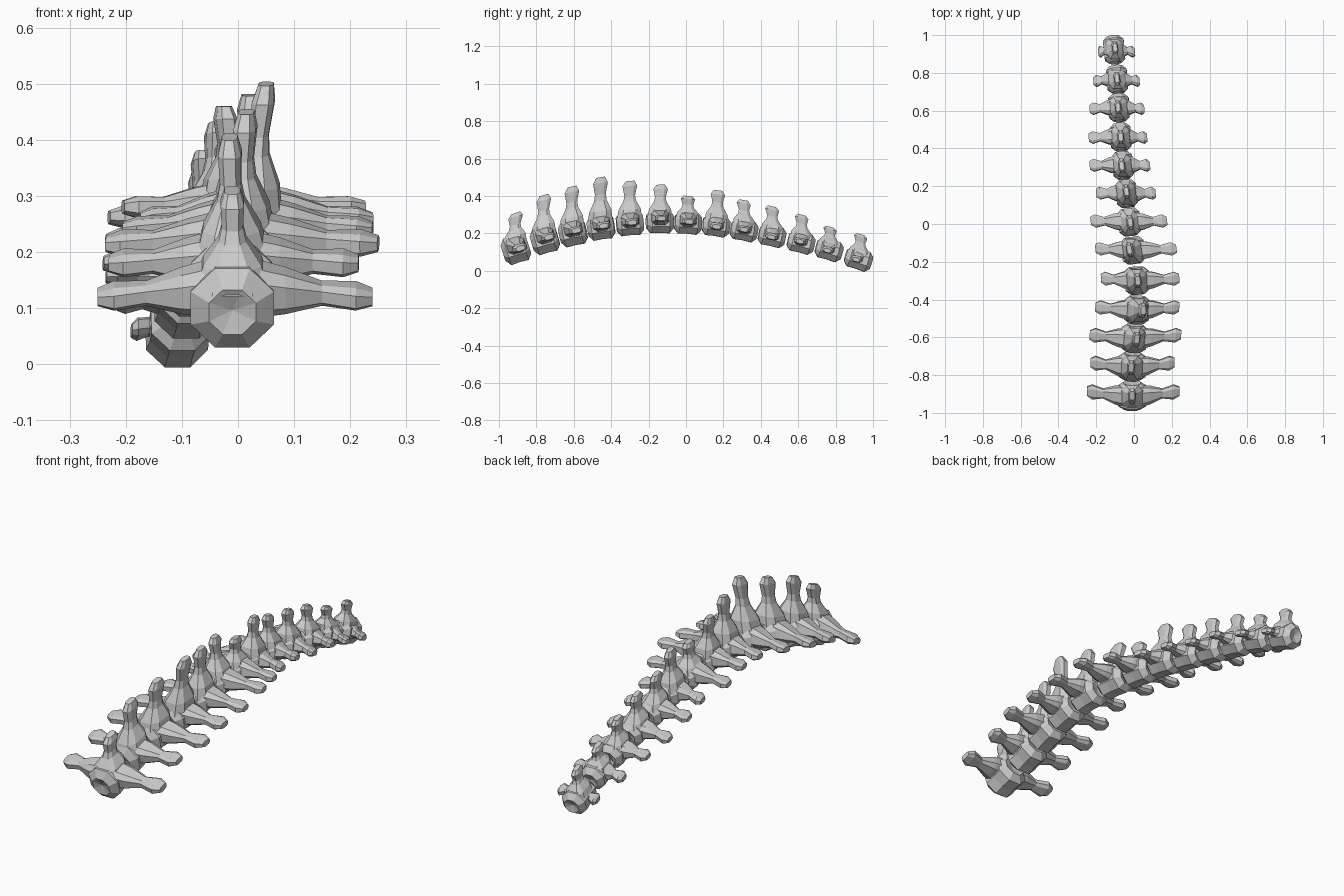
import bpy, bmesh, math
from mathutils import Vector

if "Cube" in bpy.data.objects:
    bpy.data.objects.remove(bpy.data.objects["Cube"])

# per vertebra: x, y, z of body centre | spine tip x, y, z | left tip x, right tip x, tip z
V = [
    (-.01, -.91, .115, -.01, -.91, .31, -.25, .24, .12),
    (-.01, -.755, .165, -.015, -.76, .405, -.23, .215, .18),
    (0, -.605, .203, .015, -.61, .45, -.235, .25, .215),
    (.015, -.455, .233, .05, -.457, .50, -.205, .24, .24),
    (.015, -.30, .252, .02, -.30, .48, -.175, .24, .258),
    (-.005, -.14, .262, -.025, -.135, .46, -.205, .225, .28),
    (-.025, .01, .255, -.02, .01, .40, -.23, .175, .262),
    (-.04, .16, .24, -.04, .172, .43, -.20, .115, .235),
    (-.06, .31, .215, -.065, .308, .378, -.235, .085, .22),
    (-.07, .46, .185, -.07, .46, .345, -.24, .07, .18),
    (-.08, .615, .15, -.085, .618, .30, -.235, .055, .157),
    (-.09, .765, .112, -.09, .77, .235, -.215, .03, .108),
    (-.105, .922, .062, -.10, .935, .195, -.19, .005, .06),
]


def loft(bm, sections, n=8, square=False, poles=False):
    """Skin rings (centre, u, v); square gives chamfered rectangles."""
    rings = []
    for c, u, v in sections:
        ring = []
        for k in range(n):
            a = 2 * math.pi * (k + .5) / n
            p, q = math.cos(a), math.sin(a)
            if square:
                p, q = (math.copysign(1 if abs(t) > .5 else .55, t) for t in (p, q))
            ring.append(bm.verts.new(c + u * p + v * q))
        rings.append(ring)
    for a, b in zip(rings, rings[1:]):
        for k in range(n):
            bm.faces.new((a[k], a[(k + 1) % n], b[(k + 1) % n], b[k]))
    for ring, (c, u, v), s in ((rings[0], sections[0], -1), (rings[-1], sections[-1], 1)):
        if poles:
            tip = bm.verts.new(c + u.cross(v).normalized() * s * .012)
            for k in range(n):
                bm.faces.new((ring[k], ring[(k + 1) % n], tip))
        else:
            bm.faces.new(ring)


X, Y, Z = Vector((1, 0, 0)), Vector((0, 1, 0)), Vector((0, 0, 1))
last = len(V) - 1
for i, r in enumerate(V):
    c, top = Vector(r[:3]), Vector(r[3:6])
    t = i / last
    s = 1 - .22 * t
    R = .082 - .022 * min(1, t * 1.6)
    axis = (Vector(V[min(i + 1, last)][:3]) - Vector(V[max(i - 1, 0)][:3])).normalized()
    side = axis.cross(Z).normalized()
    up = side.cross(axis)
    bm = bmesh.new()

    # drum-shaped body with domed ends
    body = [(-.072, .55), (-.048, .98), (0, .95), (.048, 1), (.072, .6)]
    loft(bm, [(c + axis * d, up * R * f, -side * R * f) for d, f in body], 8, poles=True)

    # upright spine, flared at the base and at the tip
    base = c + up * R * .35
    h = top - base
    out = [(0, .066, .070), (.25, .052, .062), (.48, .025, .035),
           (.62, .019, .030), (.87, .021, .041), (1, .014, .024)]
    loft(bm, [(base + h * f, X * wx * s, axis * wy * (1 - .1 * t)) for f, wx, wy in out],
         8, square=True)

    # side wings with knobbed ends
    for tipx in (r[6], r[7]):
        root = c + up * R * .3
        tip = Vector((tipx, c.y + .025 * (1 - i / 8), r[8]))
        w = tip - root
        wing = [(.12, .056, .048), (.38, .046, .036), (.64, .025, .019),
                (.88, .039, .021), (1, .024, .013)]
        loft(bm, [(root + w * f, axis * wy * s, up * wz * s) for f, wy, wz in wing],
             8, square=True)

    bmesh.ops.recalc_face_normals(bm, faces=bm.faces)
    me = bpy.data.meshes.new(f"vertebra_{i + 1}")
    bm.to_mesh(me)
    bm.free()
    bpy.context.collection.objects.link(bpy.data.objects.new(f"vertebra_{i + 1}", me))
